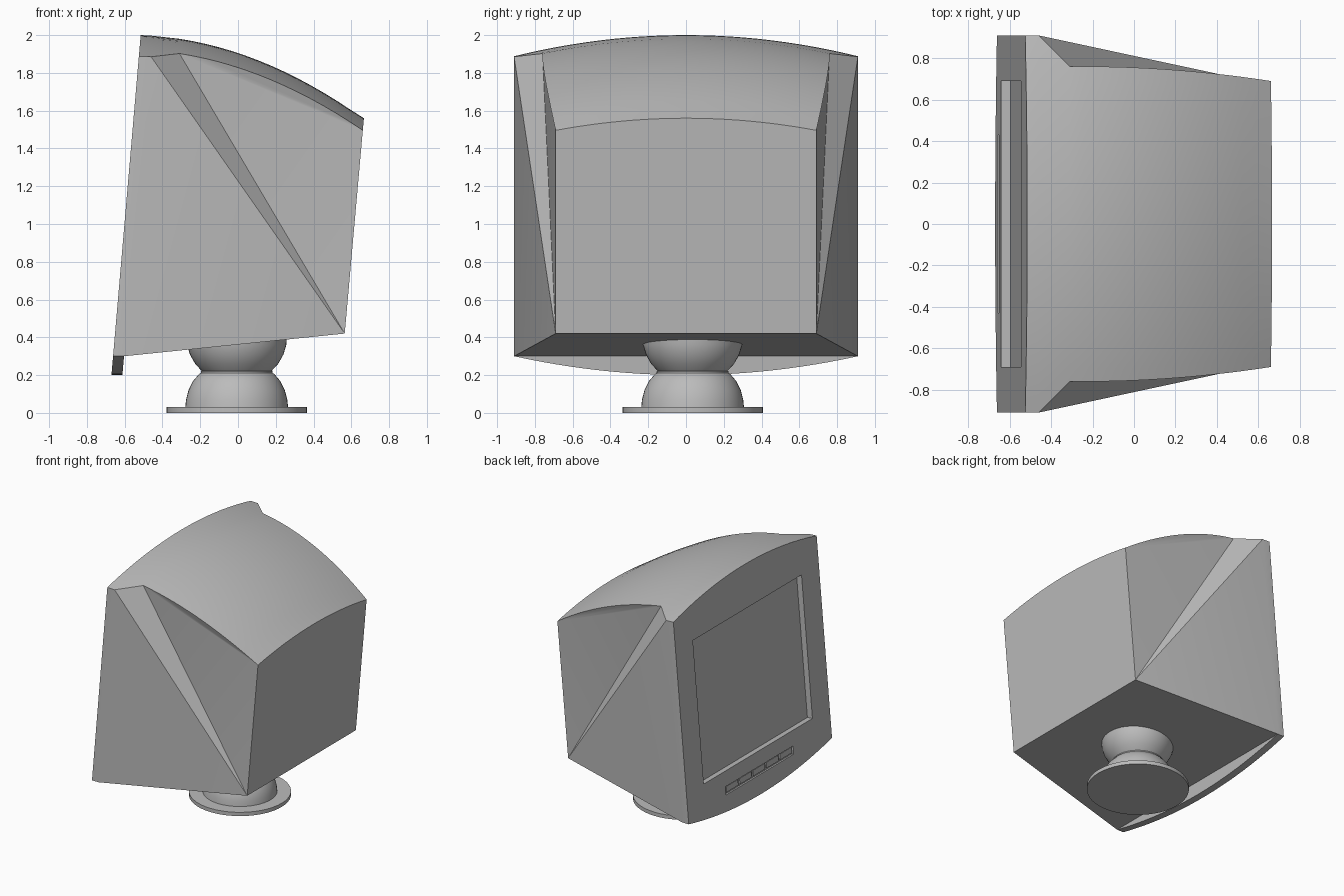
import bpy, bmesh, math

cube = bpy.data.objects.get("Cube")
if cube:
    bpy.data.objects.remove(cube, do_unlink=True)

GREY = (0.5, 0.5, 0.5, 1)
mat = bpy.data.materials.new("casing grey")
mat.use_nodes = True
mat.diffuse_color = GREY
mat.node_tree.nodes["Principled BSDF"].inputs["Base Color"].default_value = GREY

COLS, ROWS = 24, 14
LEAN = 0.086                      # backward lean of the front, x per z
TILT = math.atan(LEAN)


def add_object(name, bm):
    bmesh.ops.recalc_face_normals(bm, faces=bm.faces)
    mesh = bpy.data.meshes.new(name)
    bm.to_mesh(mesh)
    bm.free()
    obj = bpy.data.objects.new(name, mesh)
    bpy.context.collection.objects.link(obj)
    mesh.materials.append(mat)
    return obj


def smooth(obj):
    bpy.ops.object.select_all(action="DESELECT")
    obj.select_set(True)
    bpy.context.view_layer.objects.active = obj
    bpy.ops.object.shade_smooth_by_angle(angle=math.radians(30))


def front_x(z):
    return -0.67 + LEAN * (z - 0.2)


def back_x(z):
    return 0.565 + 0.089 * (z - 0.42)


def top_z(x, y):
    u = x + 0.515
    return 2 - 0.036 * u - 0.288 * u * u - 0.135 * y * y


def tilted_box(name, y0, y1, z0, z1, out, depth):
    """Box lying on the leaning front: sticks out and sinks in by the given amounts."""
    bm = bmesh.new()
    bmesh.ops.create_cube(bm, size=1)
    obj = add_object(name, bm)
    zm = (z0 + z1) / 2
    obj.scale = (out + depth, y1 - y0, (z1 - z0) / math.cos(TILT))
    obj.rotation_euler.y = TILT
    obj.location = (front_x(zm) + (depth - out) / 2, (y0 + y1) / 2, zm)
    return obj


# Casing: domed top, leaning front and back, notched sides
bm = bmesh.new()
spread = [2 * i / COLS - 1 for i in range(COLS + 1)]
rows = [(-0.515, 0.91), (-0.46, 0.91)]
for i in range(ROWS + 1):
    t = i / ROWS
    rows.append((-0.31 + 0.97 * t, 0.76 - 0.07 * t + 0.08 * t * (1 - t)))
grid = []
for r, (x, half) in enumerate(rows):
    line = []
    for s in spread:
        z = top_z(x, s * half)
        px = front_x(z) if r == 0 else back_x(z) if r == len(rows) - 1 else x
        line.append(bm.verts.new((px, s * half, z)))
    grid.append(line)
lip = []
for thick in (0, 0.058):
    line = []
    for s in spread:
        z = 0.2 + 0.1 * s * s
        line.append(bm.verts.new((front_x(z) + thick, s * 0.91, z)))
    lip.append(line)
for a, b in list(zip(grid, grid[1:])) + [lip]:
    for i in range(COLS):
        bm.faces.new((a[i], a[i + 1], b[i + 1], b[i]))
low = [bm.verts.new((0.565, y, 0.42)) for y in (-0.69, 0.69)]
bm.faces.new(grid[0] + lip[0][::-1])
bm.faces.new(lip[1])
bm.faces.new(grid[-1] + low[::-1])
bm.faces.new((low[0], low[1], lip[1][-1], lip[1][0]))
for end, corner in ((0, low[0]), (-1, low[1])):
    edge = [line[end] for line in grid]
    bm.faces.new((edge[0], edge[1], lip[1][end], lip[0][end]))
    bm.faces.new((edge[1], corner, lip[1][end]))
    bm.faces.new((edge[1], edge[2], corner))
    bm.faces.new((edge[2], edge[-1], corner))
    bm.faces.new(edge[2:])
casing = add_object("casing", bm)

# Screen recess and button slot cut into the front
for name, half, z0, z1, depth in (("screen_recess", 0.69, 0.537, 1.665, 0.045),
                                  ("button_slot", 0.43, 0.355, 0.42, 0.015)):
    cutter = tilted_box(name, -half, half, z0, z1, 0.1, depth)
    mod = casing.modifiers.new(name, "BOOLEAN")
    mod.operation, mod.solver, mod.object = "DIFFERENCE", "EXACT", cutter
    bpy.context.view_layer.objects.active = casing
    bpy.ops.object.modifier_apply(modifier=name)
    bpy.data.objects.remove(cutter, do_unlink=True)
smooth(casing)

# Row of buttons in the slot
for i in range(5):
    y = -0.34 + 0.17 * i
    tilted_box("button_%d" % (i + 1), y - 0.075, y + 0.075, 0.365, 0.41, -0.004, 0.02)

# Swivel stand turned from one profile: disc, dome, neck, bowl
profile = [(0, 0), (0.372, 0), (0.372, 0.03), (0.272, 0.03), (0.268, 0.07), (0.255, 0.12),
           (0.23, 0.17), (0.198, 0.207), (0.19, 0.21), (0.19, 0.22), (0.185, 0.222),
           (0.22, 0.26), (0.248, 0.31), (0.263, 0.36), (0.266, 0.4), (0, 0.4)]
bm = bmesh.new()
verts = [bm.verts.new((r, 0, z)) for r, z in profile]
edges = [bm.edges.new(pair) for pair in zip(verts, verts[1:])]
bmesh.ops.spin(bm, geom=verts + edges, cent=(0, 0, 0), axis=(0, 0, 1),
               angle=math.tau, steps=48, use_duplicate=False)
bmesh.ops.remove_doubles(bm, verts=bm.verts, dist=0.0005)
stand = add_object("swivel_stand", bm)
stand.location = (-0.007, 0.035, 0)
smooth(stand)
